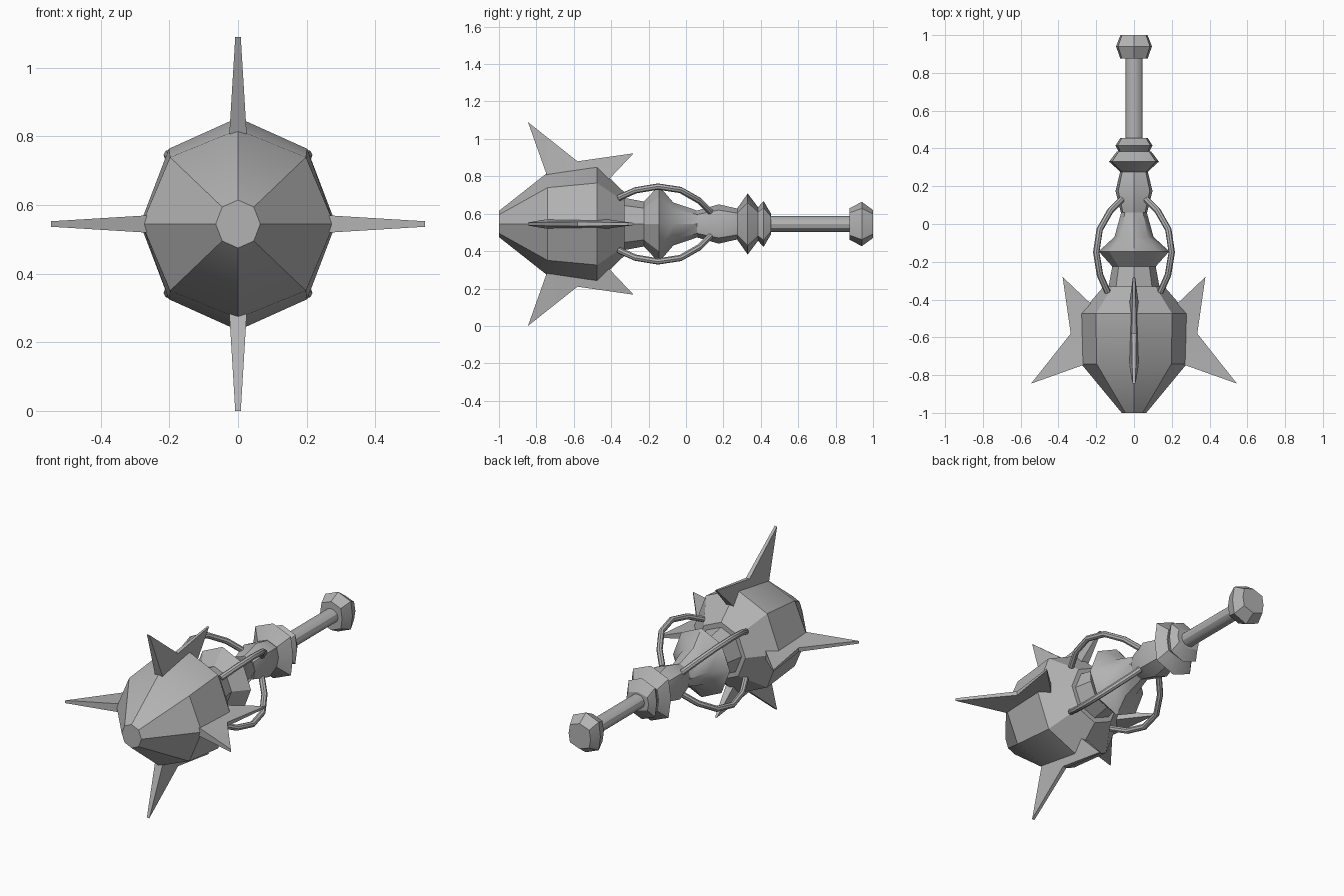
import bpy, bmesh, math
from mathutils import Vector

if "Cube" in bpy.data.objects:
    bpy.data.objects.remove(bpy.data.objects["Cube"], do_unlink=True)

AXIS = 0.545  # height of the weapon's long axis

steel = bpy.data.materials.new("grey_steel")
steel.use_nodes = True
steel.diffuse_color = (0.45, 0.45, 0.45, 1)
steel.node_tree.nodes["Principled BSDF"].inputs["Base Color"].default_value = (0.45, 0.45, 0.45, 1)


def finish(obj):
    obj.data.materials.append(steel)
    bpy.ops.object.select_all(action="DESELECT")
    obj.select_set(True)
    bpy.context.view_layer.objects.active = obj
    if obj.type == "CURVE":
        bpy.ops.object.convert(target="MESH")
    bpy.ops.object.shade_smooth_by_angle(angle=math.radians(31))


def mesh_object(name, bm):
    bmesh.ops.recalc_face_normals(bm, faces=bm.faces)
    mesh = bpy.data.meshes.new(name)
    bm.to_mesh(mesh)
    bm.free()
    obj = bpy.data.objects.new(name, mesh)
    bpy.context.collection.objects.link(obj)
    finish(obj)


def lofted(name, profile, sides=8, corner=1.0):
    """Closed loft along y; profile rows are (y, half width, half height)."""
    bm = bmesh.new()
    rings = []
    for y, rx, rz in profile:
        ring = []
        for k in range(sides):
            a = math.tau * k / sides
            widen = corner if k % 2 else 1.0
            ring.append(bm.verts.new((rx * math.cos(a) * widen, y, AXIS + rz * math.sin(a))))
        rings.append(ring)
    for r0, r1 in zip(rings, rings[1:]):
        for k in range(sides):
            n = (k + 1) % sides
            bm.faces.new((r0[k], r0[n], r1[n], r1[k]))
    bm.faces.new(rings[0])
    bm.faces.new(rings[-1])
    mesh_object(name, bm)


# Faceted head and the flared neck behind it
lofted("head", [(-1, 0.065, 0.07), (-0.74, 0.28, 0.275),
                (-0.475, 0.285, 0.31), (-0.33, 0.16, 0.17)])
lofted("neck", [(-0.36, 0.14, 0.145), (-0.225, 0.115, 0.12), (-0.145, 0.187, 0.205),
                (-0.068, 0.103, 0.115), (0.065, 0.067, 0.07)])

# Squarish collars, handle and pommel
lofted("grip_collar", [(0.06, 0.069, 0.072), (0.175, 0.098, 0.105), (0.285, 0.071, 0.08)], corner=1.2)
lofted("guard_disc", [(0.275, 0.071, 0.085), (0.33, 0.132, 0.163), (0.385, 0.09, 0.09)], corner=1.25)
lofted("small_guard", [(0.38, 0.08, 0.085), (0.415, 0.098, 0.122), (0.455, 0.073, 0.055)], corner=1.25)
lofted("handle", [(0.43, 0.046, 0.042), (0.89, 0.046, 0.042)], sides=12)
lofted("pommel", [(0.875, 0.072, 0.085), (0.94, 0.095, 0.118), (1, 0.072, 0.075)], corner=1.25)

# Two-pointed fins around the head: (y, distance from axis, half thickness)
FIN = [(-0.74, 0.25, 0.026), (-0.845, 0.545, 0.008), (-0.58, 0.335, 0.012),
       (-0.28, 0.378, 0.006), (-0.43, 0.22, 0.026)]
for i, name in enumerate(("left_fin", "top_fin", "right_fin", "bottom_fin")):
    a = i * math.pi / 2
    out = Vector((math.cos(a), 0, math.sin(a)))
    side = Vector((-math.sin(a), 0, math.cos(a)))
    bm = bmesh.new()
    walls = []
    for s in (1, -1):
        walls.append([bm.verts.new(out * r + side * t * s + Vector((0, y, AXIS)))
                      for y, r, t in FIN])
    for w in walls:
        # split at the valley into front barb, rear barb and root
        bm.faces.new((w[0], w[1], w[2]))
        bm.faces.new((w[2], w[3], w[4]))
        bm.faces.new((w[0], w[2], w[4]))
    for k in range(5):
        n = (k + 1) % 5
        bm.faces.new((walls[0][k], walls[0][n], walls[1][n], walls[1][k]))
    mesh_object(name, bm)

# Bowed rods on the diagonals: (y, sideways and vertical offset)
ROD = [(-0.36, 0.14), (-0.27, 0.18), (-0.15, 0.2), (-0.03, 0.182), (0.07, 0.125), (0.13, 0.065)]
for sx, sname in ((1, "left"), (-1, "right")):
    for sz, zname in ((1, "upper"), (-1, "lower")):
        curve = bpy.data.curves.new("rod", "CURVE")
        curve.dimensions = "3D"
        curve.bevel_depth = 0.017
        curve.bevel_resolution = 2
        curve.use_fill_caps = True
        path = curve.splines.new("POLY")
        path.points.add(len(ROD) - 1)
        for p, (y, d) in zip(path.points, ROD):
            p.co = (sx * d, y, AXIS + sz * d, 1)
        rod = bpy.data.objects.new(f"{zname}_{sname}_rod", curve)
        bpy.context.collection.objects.link(rod)
        finish(rod)
